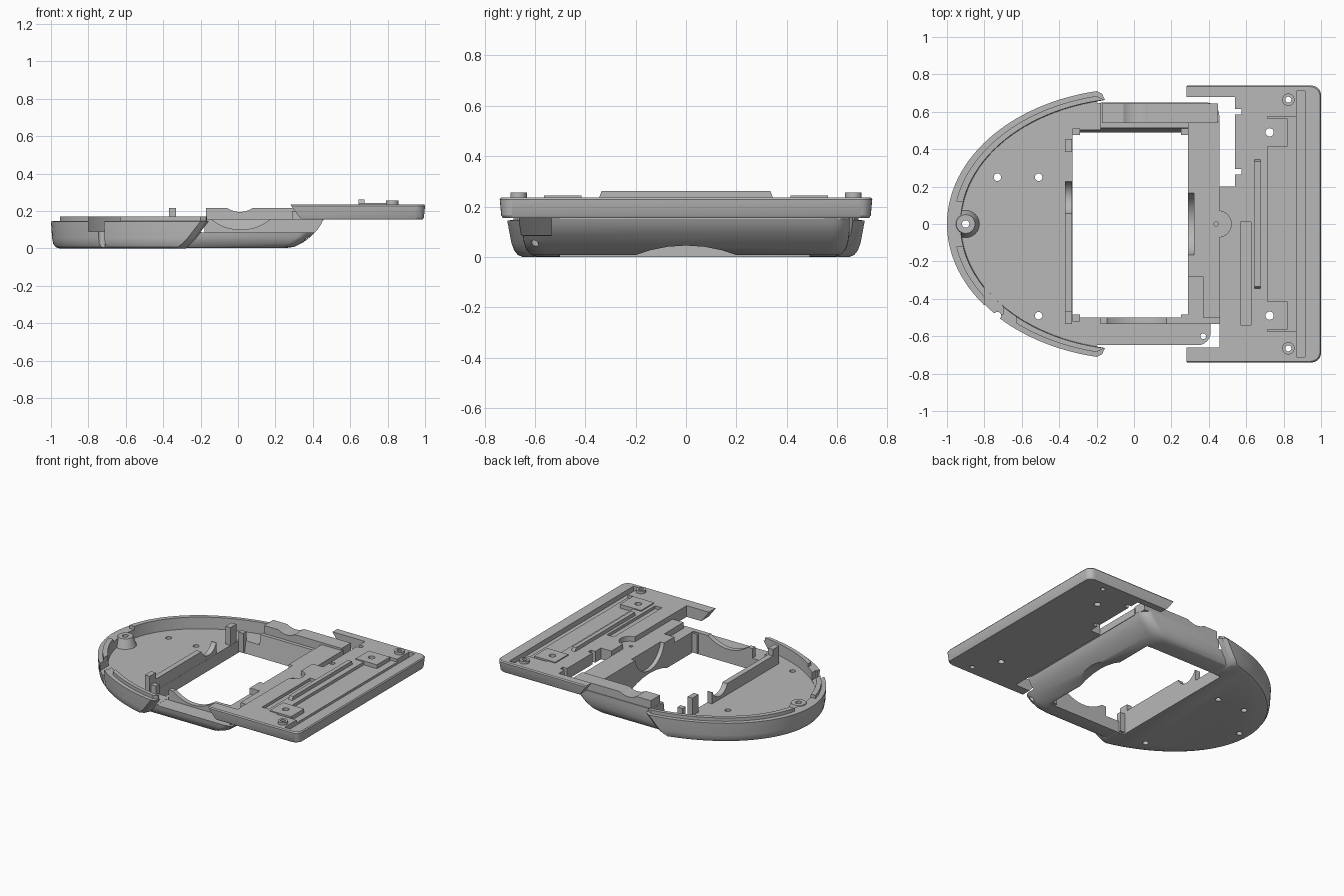
import bpy, bmesh, math

if "Cube" in bpy.data.objects:
    bpy.data.objects.remove(bpy.data.objects["Cube"])

# One plain grey plastic
grey = bpy.data.materials.new("grey_plastic")
grey.use_nodes = True
colour = (0.48, 0.48, 0.48, 1)
grey.diffuse_color = colour
grey.node_tree.nodes["Principled BSDF"].inputs["Base Color"].default_value = colour


def make(name, bm):
    bmesh.ops.recalc_face_normals(bm, faces=bm.faces)
    mesh = bpy.data.meshes.new(name)
    bm.to_mesh(mesh)
    bm.free()
    mesh.materials.append(grey)
    ob = bpy.data.objects.new(name, mesh)
    bpy.context.collection.objects.link(ob)
    return ob


def loft(name, rings):
    """Skin a stack of equal-length rings and cap both ends."""
    bm = bmesh.new()
    rows = [[bm.verts.new(p) for p in ring] for ring in rings]
    n = len(rows[0])
    for a, b in zip(rows, rows[1:]):
        for i in range(n):
            j = (i + 1) % n
            bm.faces.new((a[i], a[j], b[j], b[i]))
    bm.faces.new(rows[0][::-1])
    bm.faces.new(rows[-1])
    return make(name, bm)


def box(name, x0, x1, y0, y1, z0, z1):
    return loft(name, [[(x0, y0, z), (x1, y0, z), (x1, y1, z), (x0, y1, z)] for z in (z0, z1)])


def rod(name, centre, r, half, axis="z", r2=None):
    """Cylinder or cone about one axis."""
    rings = []
    for h, rad in ((-half, r), (half, r if r2 is None else r2)):
        ring = []
        for i in range(48):
            t = math.tau * i / 48
            u, v = rad * math.cos(t), rad * math.sin(t)
            d = {"x": (h, u, v), "y": (u, h, v), "z": (u, v, h)}[axis]
            ring.append([c + e for c, e in zip(centre, d)])
        rings.append(ring)
    return loft(name, rings)


def cut(ob, *cutters):
    for c in cutters:
        c.hide_render = True
        mod = ob.modifiers.new("cut", "BOOLEAN")
        mod.operation, mod.solver, mod.object = "DIFFERENCE", "EXACT", c
        bpy.ops.object.select_all(action="DESELECT")
        bpy.context.view_layer.objects.active = ob
        ob.select_set(True)
        bpy.ops.object.modifier_apply(modifier=mod.name)
        bpy.data.objects.remove(c)


def window():
    rings = []
    for z, back in ((-0.1, 0.475), (0.3, 0.535)):
        rings.append([(-0.33, -0.5, z), (0.29, -0.5, z), (0.29, back, z), (-0.33, back, z)])
    return loft("window_cutter", rings)


def half_oval(s, end, z):
    """Nose-shaped outline, cut off at x = end with tucked-in corners."""
    start = math.acos(-end / s)
    pts = []
    for i in range(57):
        t = start * (1 - i / 28)
        pts.append((-s * math.cos(t), 0.725 * s * math.sin(t), z))
    y = pts[0][1]
    tuck = [(end + 0.03, y - 0.015, z), (end + 0.05, y - 0.06, z)]
    return tuck[::-1] + pts + [(a, -b, c) for a, b, c in tuck]


def rounded_rect(x0, x1, w, z, r=0.07):
    pts = []
    for cx, cy, a in ((x1 - r, w - r, 0), (x0 + r, w - r, 90), (x0 + r, r - w, 180), (x1 - r, r - w, 270)):
        for i in range(7):
            t = math.radians(a + 15 * i)
            pts.append((cx + r * math.cos(t), cy + r * math.sin(t), z))
    return pts


# Rounded tray with a raised floor and a stepped rim lip
tray = loft("rounded_tray", [half_oval(s, end, z) for s, end, z in (
    (0.955, -0.33, 0), (0.975, -0.32, 0.007), (0.988, -0.30, 0.025), (0.994, -0.27, 0.055),
    (1, -0.2, 0.145), (0.965, -0.2, 0.146), (0.965, -0.2, 0.17))])
cut(tray,
    loft("tray_cavity", [half_oval(0.925, -0.1, 0.087), half_oval(0.935, -0.1, 0.3)]),
    window(),
    box("nose_gap", -1.1, -0.9, -0.12, 0.12, 0.146, 0.3),
    box("lip_notch", -0.8, -0.63, -0.7, -0.3, 0.146, 0.3),
    box("side_notch", -0.8, -0.7, -0.485, -0.3, 0.09, 0.3),
    rod("screw_hole", (-0.9, 0, 0), 0.02, 0.2),
    *[rod("floor_hole", (x, y, 0), 0.02, 0.2) for x in (-0.73, -0.51) for y in (0.25, -0.49)])

# Nose screw boss
boss = rod("nose_boss", (-0.9, 0, 0.117), 0.075, 0.035, r2=0.05)
cut(boss, rod("boss_hole", (-0.9, 0, 0.117), 0.02, 0.2))

# Middle frame with a curved underside towards the plate
frame = loft("middle_frame", [rounded_rect(-0.36, x, w, z) for x, w, z in (
    (0.25, 0.59, 0.001), (0.30, 0.615, 0.008), (0.345, 0.635, 0.03), (0.385, 0.645, 0.06),
    (0.425, 0.65, 0.1), (0.445, 0.65, 0.13), (0.456, 0.65, 0.157))])
cut(frame, window(),
    box("tray_opening", -0.5, -0.18, -0.8, 0.8, 0.086, 0.3),
    box("front_step", -0.5, 0.5, -0.8, -0.535, 0.085, 0.3),
    rod("front_arc", (0.015, -0.52, 0.35), 0.25, 0.06, "y"),
    rod("finger_dip", (0.45, 0, -0.515), 0.56, 0.2, "x"),
    rod("shaft_recess", (0.29, 0, 0.235), 0.17, 0.03, "x"),
    rod("rail_hole", (0.37, -0.6, 0.05), 0.015, 0.2))

# Raised back lip with a shallow dip
back_lip = box("back_lip", -0.17, 0.45, 0.54, 0.645, 0.15, 0.215)
cut(back_lip, rod("lip_dip", (0.01, 0.6, 0.315), 0.12, 0.2, "y"))

# Bridge between window and plate
bridge = box("plate_bridge", 0.29, 0.457, -0.28, 0.55, 0.15, 0.2)
cut(bridge, rod("shaft_recess", (0.29, 0, 0.235), 0.17, 0.03, "x"),
    rod("pivot_hole", (0.44, 0, 0.2), 0.012, 0.03))
box("bridge_arm", 0.37, 0.457, -0.5, -0.28, 0.15, 0.2)

# Window side wall, corner posts and ribs
wall = box("window_side_wall", -0.37, -0.331, -0.48, 0.23, 0.08, 0.168)
cut(wall, rod("wall_arc", (-0.35, 0.14, 0.2), 0.09, 0.1, "x"))
for name, y in (("front_post", -0.5), ("back_post", 0.42)):
    box(name, -0.37, -0.331, y - 0.035, y + 0.035, 0.08, 0.215)
for x in (-0.31, 0.27):
    box("window_corner_rib", x - 0.02, x + 0.02, -0.52, -0.485, 0.01, 0.15)
    box("window_corner_rib", x - 0.02, x + 0.02, 0.475, 0.51, 0.01, 0.15)

# Flat end plate with two side tabs
outline = [(0.28, 0.74), (0.28, 0.68), (0.54, 0.68), (0.54, 0.2), (0.457, 0.2),
           (0.457, -0.66), (0.28, -0.66), (0.28, -0.74)]
for sy in (-1, 1):
    for i in range(7):
        t = math.radians(15 * i if sy > 0 else 90 - 15 * i)
        outline.append((0.95 + 0.05 * math.cos(t), sy * (0.69 + 0.05 * math.sin(t))))


def plate_ring(z, inset, slant):
    ring = []
    for x, y in outline:
        nx = x + slant if x < 0.3 else x - inset if x > 0.94 else x
        ny = y - math.copysign(inset, y) if abs(y) > 0.69 else y
        ring.append((nx, ny, z))
    return ring


plate = loft("end_plate", [plate_ring(0.155, 0.012, 0.06), plate_ring(0.165, 0.006, 0.05),
                           plate_ring(0.228, 0, 0.004), plate_ring(0.236, 0.006, 0)])
cut(plate,
    box("pad_recess", 0.715, 0.88, -0.575, 0.575, 0.215, 0.3),
    box("end_groove", 0.87, 0.915, -0.71, 0.71, 0.2, 0.3),
    box("front_groove", 0.57, 0.625, -0.54, 0.01, 0.215, 0.3),
    rod("pivot_recess", (0.45, 0, 0.25), 0.07, 0.05),
    box("slot_notch", 0.53, 0.575, 0.585, 0.615, 0.1, 0.3),
    box("slot_notch", 0.53, 0.575, 0.265, 0.295, 0.1, 0.3),
    *[rod("plate_hole", (0.725, y, 0.2), 0.022, 0.2) for y in (-0.49, 0.49)],
    *[rod("screw_hole", (0.825, y, 0.2), 0.016, 0.2) for y in (-0.665, 0.665)])

# Plate details: ridge, pads and screw bosses
loft("centre_ridge", [[(0.645, -w, z), (0.675, -w, z), (0.675, w, z), (0.645, w, z)]
                      for w, z in ((0.347, 0.23), (0.335, 0.262))])
for s in (-1, 1):
    pad = box("raised_pad", 0.65, 0.82, s * 0.49 - 0.075, s * 0.49 + 0.075, 0.2, 0.243)
    cut(pad, rod("pad_hole", (0.725, s * 0.49, 0.2), 0.022, 0.2))
    ring = rod("screw_boss", (0.825, s * 0.665, 0.243), 0.033, 0.012)
    cut(ring, rod("ring_hole", (0.825, s * 0.665, 0.2), 0.016, 0.2))

# Smooth curved surfaces, keep crisp edges
bpy.ops.object.select_all(action="DESELECT")
for ob in bpy.context.scene.objects:
    if ob.type == "MESH":
        ob.select_set(True)
        bpy.context.view_layer.objects.active = ob
bpy.ops.object.shade_smooth_by_angle(angle=math.radians(30))
